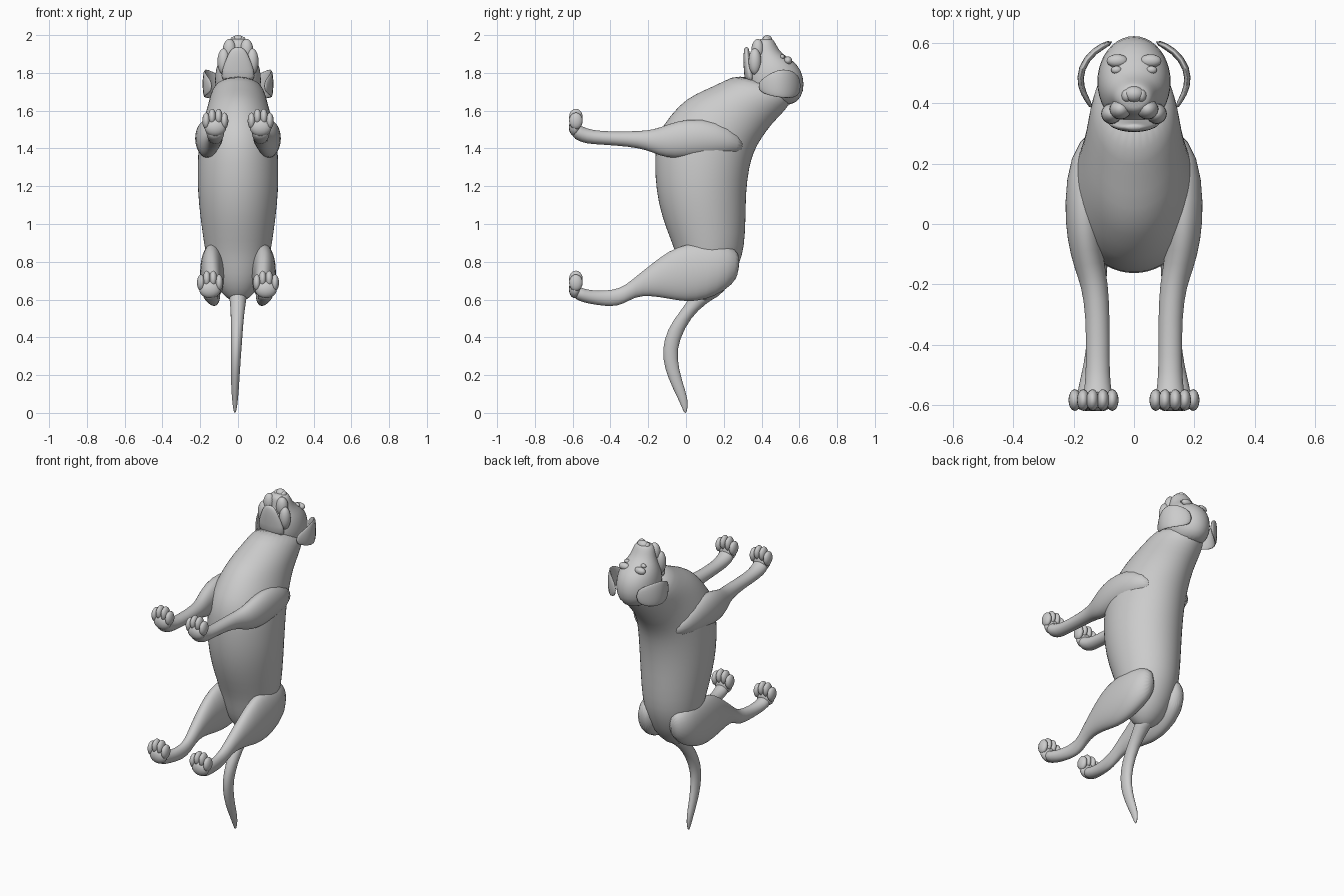
import bpy, bmesh, math
from mathutils import Vector, Matrix

cube = bpy.data.objects.get("Cube")
if cube:
    bpy.data.objects.remove(cube, do_unlink=True)

grey = bpy.data.materials.new("plain grey")
grey.use_nodes = True
GREY = (0.6, 0.6, 0.6, 1)
grey.diffuse_color = GREY
grey.node_tree.nodes["Principled BSDF"].inputs["Base Color"].default_value = GREY


def finish(name, bm, levels=1):
    """Turn a bmesh into a smooth, single-colour object."""
    bmesh.ops.recalc_face_normals(bm, faces=bm.faces)
    mesh = bpy.data.meshes.new(name)
    bm.to_mesh(mesh)
    bm.free()
    mesh.materials.append(grey)
    mesh.polygons.foreach_set("use_smooth", [True] * len(mesh.polygons))
    obj = bpy.data.objects.new(name, mesh)
    bpy.context.collection.objects.link(obj)
    if levels:
        sub = obj.modifiers.new("Smooth", "SUBSURF")
        sub.levels = sub.render_levels = levels
    return obj


def loft(name, sections, side=1, sides=20):
    """Skin oval rings; each section is x, y0, z0, y1, z1, half width."""
    ends = [(Vector((side * x, a, b)), Vector((side * x, c, d)), w)
            for x, a, b, c, d, w in sections]
    mids = [(p + q) / 2 for p, q, _ in ends]
    bm = bmesh.new()
    rings = []
    for i, (p, q, w) in enumerate(ends):
        along = mids[min(i + 1, len(mids) - 1)] - mids[max(i - 1, 0)]
        half = (q - p) / 2
        across = along.cross(half).normalized() * w
        angles = [2 * math.pi * k / sides for k in range(sides)]
        rings.append([bm.verts.new(mids[i] + half * math.cos(t) + across * math.sin(t))
                      for t in angles])
    for r0, r1 in zip(rings, rings[1:]):
        for k in range(sides):
            n = (k + 1) % sides
            bm.faces.new((r0[k], r0[n], r1[n], r1[k]))
    bm.faces.new(rings[0])
    bm.faces.new(rings[-1])
    return finish(name, bm)


def blobs(name, items):
    """Group of ellipsoids; each item is centre, radii, tilt about x."""
    bm = bmesh.new()
    for centre, radii, tilt in items:
        m = (Matrix.Translation(centre) @ Matrix.Rotation(tilt, 4, 'X')
             @ Matrix.Diagonal((*radii, 1)))
        bmesh.ops.create_uvsphere(bm, u_segments=16, v_segments=10, radius=1, matrix=m)
    return finish(name, bm, 0)


# Torso and neck, from rump to throat
loft("torso", [
    (0, .05, .60, .10, .58, .03), (0, .0, .66, .17, .61, .09),
    (0, -.03, .74, .235, .68, .135), (0, -.05, .83, .285, .79, .165),
    (0, -.075, .90, .31, .88, .18), (0, -.13, 1.04, .317, 1.02, .20),
    (0, -.16, 1.18, .318, 1.17, .215), (0, -.167, 1.32, .335, 1.30, .215),
    (0, -.16, 1.47, .36, 1.385, .21), (0, -.08, 1.58, .40, 1.455, .19),
    (0, .0, 1.665, .455, 1.53, .168), (0, .10, 1.71, .51, 1.585, .155),
    (0, .20, 1.755, .555, 1.64, .142), (0, .28, 1.80, .585, 1.70, .11)], sides=28)

# Head and muzzle
loft("head", [
    (0, .35, 1.64, .56, 1.62, .07), (0, .32, 1.71, .615, 1.67, .118),
    (0, .315, 1.78, .63, 1.74, .126), (0, .325, 1.83, .612, 1.82, .118),
    (0, .345, 1.865, .56, 1.872, .100), (0, .358, 1.90, .505, 1.903, .080),
    (0, .362, 1.935, .483, 1.94, .070), (0, .367, 1.962, .468, 1.968, .060),
    (0, .380, 1.980, .455, 1.985, .042)])
loft("lower_jaw", [
    (0, .31, 1.74, .38, 1.74, .10), (0, .305, 1.82, .36, 1.82, .085),
    (0, .303, 1.88, .342, 1.88, .062), (0, .306, 1.92, .335, 1.92, .042),
    (0, .312, 1.937, .33, 1.937, .02)], sides=16)

# Nose, with a nostril wing on each side
blobs("nose", [((0, .43, 1.972), (.034, .027, .028), 0)]
      + [((s * .024, .425, 1.970), (.018, .022, .022), 0) for s in (-1, 1)])

front_leg = [
    (.10, .30, 1.37, .30, 1.45, .05), (.15, .20, 1.36, .22, 1.53, .068),
    (.167, .05, 1.352, .08, 1.56, .065), (.163, -.06, 1.345, -.04, 1.55, .06),
    (.148, -.14, 1.36, -.14, 1.51, .05), (.13, -.20, 1.39, -.20, 1.495, .045),
    (.12, -.30, 1.41, -.30, 1.49, .04), (.12, -.45, 1.42, -.45, 1.49, .039),
    (.12, -.53, 1.425, -.53, 1.505, .042), (.12, -.57, 1.44, -.57, 1.53, .05),
    (.12, -.605, 1.46, -.605, 1.54, .045)]
hind_leg = [
    (.09, .275, .71, .29, .85, .04), (.12, .20, .64, .22, .89, .07),
    (.132, .10, .595, .12, .905, .07), (.138, .0, .585, .0, .897, .064),
    (.14, -.10, .605, -.09, .86, .055), (.135, -.19, .62, -.18, .79, .045),
    (.13, -.27, .615, -.25, .735, .036), (.125, -.33, .575, -.32, .675, .031),
    (.125, -.39, .562, -.38, .65, .03), (.135, -.47, .57, -.47, .645, .032),
    (.145, -.55, .585, -.54, .655, .04), (.15, -.605, .61, -.59, .68, .045)]
ear = [
    (.07, .605, 1.69, .605, 1.77, .010), (.135, .575, 1.665, .575, 1.81, .012),
    (.178, .515, 1.665, .515, 1.825, .012), (.178, .455, 1.675, .455, 1.805, .011),
    (.155, .41, 1.69, .41, 1.775, .009), (.14, .385, 1.71, .385, 1.75, .006)]

for side, label in ((1, "left"), (-1, "right")):
    loft(label + "_front_leg", front_leg, side)
    loft(label + "_hind_leg", hind_leg, side)
    loft(label + "_ear", ear, side, 16)
    # Paws: four toes around a flat pad
    for part, x, z in (("front", .12, 1.50), ("hind", .148, .643)):
        toes = [((side * (x + dx), -.583, z + dz), (.021, .036, .044), 0)
                for dx, dz in ((-.048, .046), (-.017, .066), (.017, .066), (.048, .046))]
        pad = [((side * x, -.588, z + .012), (.058, .032, .048), 0)]
        blobs(f"{label}_{part}_paw", toes + pad)
    # Eye with a brow ridge, and the hanging upper lip
    blobs(label + "_eye", [((side * .058, .510, 1.885), (.018, .013, .013), 0)])
    blobs(label + "_brow", [((side * .055, .540, 1.865), (.036, .022, .022), .6)])
    blobs(label + "_lip", [((side * .045, .380, 1.92), (.036, .034, .06), 0),
                           ((side * .075, .365, 1.86), (.034, .034, .07), 0)])

# Tail, curving down to a thin tip
loft("tail", [
    (0, .06, .70, .20, .63, .06), (0, .02, .60, .11, .585, .042),
    (-.004, -.075, .487, .025, .505, .034), (-.008, -.118, .39, -.035, .39, .031),
    (-.012, -.127, .29, -.05, .29, .027), (-.015, -.095, .18, -.02, .165, .023),
    (-.016, -.042, .075, .014, .07, .017), (-.016, -.015, .012, .006, .010, .008),
    (-.016, -.007, .0, .0, .0, .003)], sides=16)
